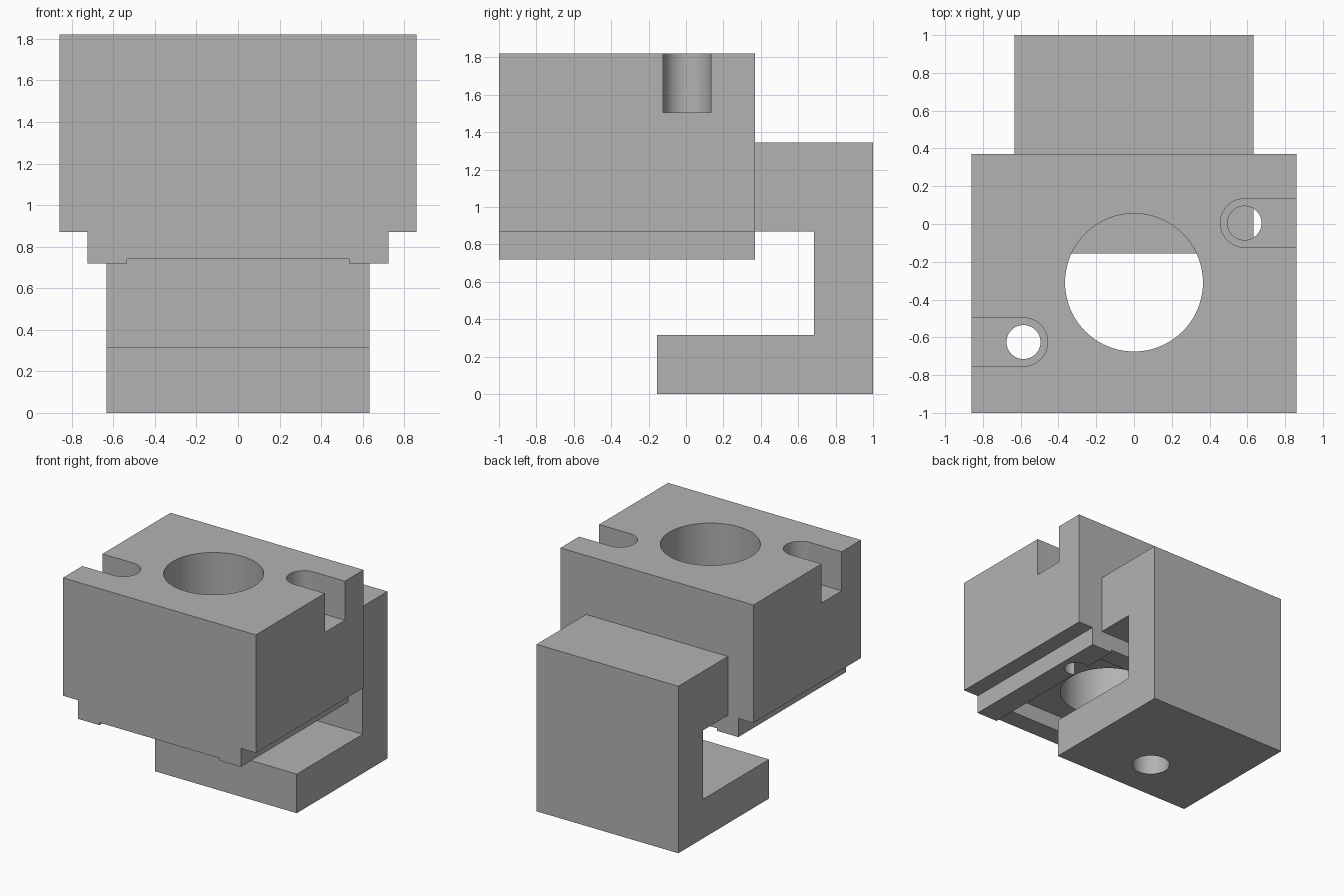
import bpy, bmesh, math
from mathutils import Vector

if "Cube" in bpy.data.objects:
    bpy.data.objects.remove(bpy.data.objects["Cube"])

steel = bpy.data.materials.new("plain_grey")
steel.diffuse_color = (0.45, 0.45, 0.45, 1)
steel.use_nodes = True
steel.node_tree.nodes["Principled BSDF"].inputs["Base Color"].default_value = steel.diffuse_color


def extrude(name, outline, depth):
    """Solid from a closed outline of 3D points pushed along a depth vector."""
    bm = bmesh.new()
    face = bm.faces.new([bm.verts.new(p) for p in outline])
    out = bmesh.ops.extrude_face_region(bm, geom=[face])
    verts = [v for v in out["geom"] if isinstance(v, bmesh.types.BMVert)]
    bmesh.ops.translate(bm, verts=verts, vec=Vector(depth))
    bmesh.ops.recalc_face_normals(bm, faces=bm.faces)
    mesh = bpy.data.meshes.new(name)
    bm.to_mesh(mesh)
    bm.free()
    mesh.materials.append(steel)
    obj = bpy.data.objects.new(name, mesh)
    bpy.context.collection.objects.link(obj)
    return obj


def arc(cx, cy, z, r, start, sweep, n):
    return [(cx + r * math.cos(start + sweep * i / n),
             cy + r * math.sin(start + sweep * i / n), z) for i in range(n + 1)]


def cylinder(name, cx, cy, r, z0, z1, n=64):
    return extrude(name, arc(cx, cy, z0, r, 0, 2 * math.pi, n)[:-1], (0, 0, z1 - z0))


def combine(target, helper, operation):
    """Apply a boolean and remove the helper."""
    mod = target.modifiers.new(operation, "BOOLEAN")
    mod.operation, mod.solver, mod.object = operation, "EXACT", helper
    bpy.context.view_layer.objects.active = target
    bpy.ops.object.modifier_apply(modifier=mod.name)
    bpy.data.objects.remove(helper, do_unlink=True)


# Main block: stepped front profile with a shallow channel underneath
half = [(0.535, 0.74), (0.535, 0.72), (0.725, 0.72), (0.725, 0.87),
        (0.86, 0.87), (0.86, 1.82)]
profile = half + [(-x, z) for x, z in reversed(half)]
block = extrude("clamp_block", [(x, -1, z) for x, z in profile], (0, 1.37, 0))

# Hooked arm at the back, with a screw hole through its foot
hook = [(0.30, 0.87), (0.685, 0.87), (0.685, 0.315), (-0.155, 0.315),
        (-0.155, 0), (1, 0), (1, 1.345), (0.30, 1.345)]
arm = extrude("hook_arm", [(-0.632, y, z) for y, z in hook], (1.264, 0, 0))
combine(arm, cylinder("foot_hole", 0, 0.20, 0.142, -0.1, 0.5), "DIFFERENCE")
combine(block, arm, "UNION")

# Square pocket in the underside
pocket = [(x, y, 0.60) for x, y in
          [(-0.535, -0.84), (0.535, -0.84), (0.535, 0.21), (-0.535, 0.21)]]
# Keep the pocket clear of the foot below
combine(block, extrude("pocket", pocket, (0, 0, 0.27)), "DIFFERENCE")

# Central bore
combine(block, cylinder("bore", 0, -0.31, 0.365, 0.6, 2, 96), "DIFFERENCE")

# Round-ended side slots with bolt holes
for side, cy in ((1, 0.005), (-1, -0.625)):
    cx = side * 0.585
    end = arc(cx, cy, 1.505, 0.128, math.pi / 2, side * math.pi, 32)
    slot = end + [(side, end[-1][1], 1.505), (side, end[0][1], 1.505)]
    combine(block, extrude("slot", slot, (0, 0, 0.5)), "DIFFERENCE")
    combine(block, cylinder("bolt_hole", cx, cy, 0.09, 0.6, 2, 48), "DIFFERENCE")

# Smooth round walls, sharp edges
bpy.ops.object.select_all(action="DESELECT")
block.select_set(True)
bpy.context.view_layer.objects.active = block
bpy.ops.object.shade_smooth_by_angle(angle=math.radians(30))
